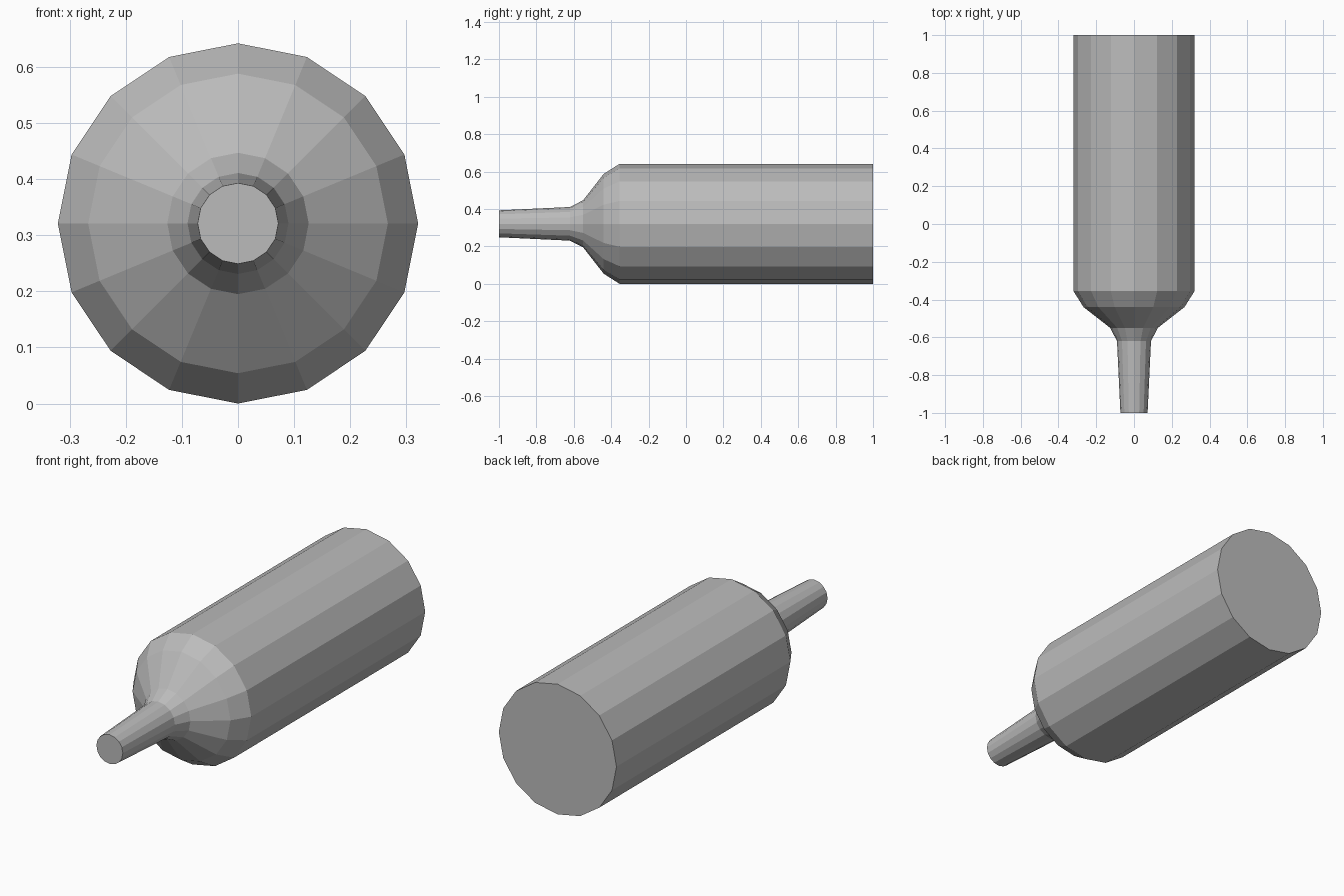
import bpy, bmesh, math

if "Cube" in bpy.data.objects:
    bpy.data.objects.remove(bpy.data.objects["Cube"])

SIDES = 16
AXIS_Z = 0.321

# Bottle outline along its length: (y, radius)
PROFILE = [(-1.0, 0.072), (-0.62, 0.09), (-0.55, 0.126),
           (-0.44, 0.267), (-0.355, 0.321), (1.0, 0.321)]

grey = bpy.data.materials.new("plain grey")
grey.diffuse_color = (0.5, 0.5, 0.5, 1.0)
grey.use_nodes = True
grey.node_tree.nodes["Principled BSDF"].inputs["Base Color"].default_value = grey.diffuse_color


def lathe(name, profile, material):
    """Turn a profile around the y axis and close both ends."""
    bm = bmesh.new()
    rings = []
    for y, r in profile:
        angles = [2 * math.pi * i / SIDES for i in range(SIDES)]
        rings.append([bm.verts.new((r * math.cos(a), y, AXIS_Z + r * math.sin(a)))
                      for a in angles])
    for a, b in zip(rings, rings[1:]):
        for i in range(SIDES):
            j = (i + 1) % SIDES
            bm.faces.new((a[i], a[j], b[j], b[i]))
    bm.faces.new(rings[0])
    bm.faces.new(rings[-1])
    bmesh.ops.recalc_face_normals(bm, faces=bm.faces)
    mesh = bpy.data.meshes.new(name)
    bm.to_mesh(mesh)
    bm.free()
    mesh.materials.append(material)
    obj = bpy.data.objects.new(name, mesh)
    bpy.context.collection.objects.link(obj)
    return obj


# Bottle lying on its side: neck, shoulder and body in one turned shape
lathe("bottle", PROFILE, grey)
